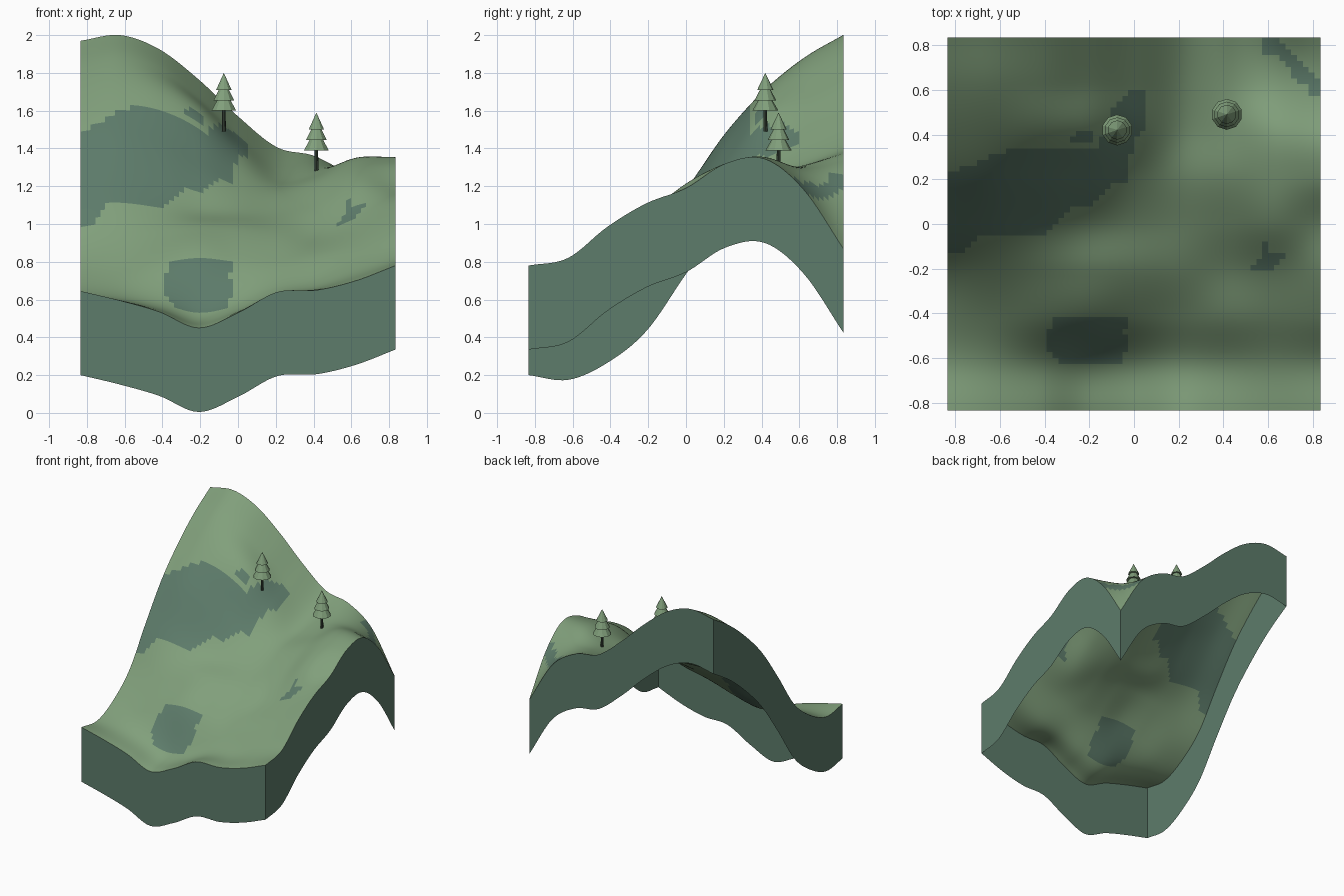
import bpy, bmesh, math
from mathutils import Vector

cube = bpy.data.objects.get("Cube")
if cube:
    bpy.data.objects.remove(cube, do_unlink=True)


def material(name, rgb):
    mat = bpy.data.materials.new(name)
    mat.use_nodes = True
    color = (*rgb, 1.0)
    mat.diffuse_color = color
    mat.node_tree.nodes["Principled BSDF"].inputs["Base Color"].default_value = color
    return mat


grass = material("grass green", (0.22, 0.35, 0.2))
rock = material("rock teal", (0.11, 0.2, 0.145))
bark = material("bark dark", (0.045, 0.065, 0.045))

HALF = 0.833   # half width of the square plot
CELLS = 64     # grid resolution
DEPTH = 0.445  # height of the cut sides

# Control heights in hundredths: rows run front to back, columns along x
HEIGHTS = [
    [64.5, 59.5, 53.5, 45, 53, 64, 65, 70, 78],
    [62, 61, 58, 53, 57, 64, 68, 75, 82],
    [71, 74, 79, 82, 80, 80, 84, 90, 98.5],
    [88, 93, 96, 98, 97, 95, 95, 103, 111],
    [118, 118, 114, 109, 107, 106, 110, 121, 119],
    [146, 148, 143, 133, 122, 117, 122, 131, 132],
    [167, 171, 169, 159, 139, 124, 127, 135, 134.5],
    [184, 188, 182, 167, 148, 132, 131, 128, 118],
    [197, 200, 192.5, 176.5, 157, 140.5, 135.5, 121, 87],
]

# Outlines of the bare rock patches, seen in plan
PATCHES = [
    [(-.9, -.13), (-.77, -.13), (-.7, -.06), (-.42, -.06), (-.32, .02), (-.28, .07),
     (-.2, .08), (-.08, .2), (-.03, .25), (0, .35), (.02, .4), (.06, .42), (.06, .6),
     (-.02, .6), (-.06, .55), (-.1, .5), (-.13, .4), (-.16, .35), (-.55, .35),
     (-.6, .31), (-.65, .3), (-.72, .26), (-.77, .25), (-.9, .2)],
    [(-.4, -.49), (-.35, -.42), (-.01, -.42), (-.05, -.47), (-.01, -.52), (-.06, -.62),
     (-.33, -.62), (-.4, -.56)],
    [(.51, -.2), (.63, -.2), (.68, -.14), (.6, -.12), (.6, -.07), (.56, -.07), (.56, -.16)],
    [(.56, .9), (.56, .77), (.63, .75), (.7, .7), (.72, .63), (.77, .62), (.79, .56), (.9, .56)],
    [(-.28, .36), (-.17, .38), (-.18, .42), (-.27, .42)],
    [(-.11, .18), (-.03, .18), (-.03, .23), (-.11, .23)],
]


def spline(values, t):
    """Smooth curve through evenly spaced values, t from 0 to 1."""
    v = [2 * values[0] - values[1], *values, 2 * values[-1] - values[-2]]
    pos = min(max(t, 0), 1) * (len(values) - 1)
    i = min(int(pos), len(values) - 2)
    f = pos - i
    a, b, c, d = v[i:i + 4]
    return b + f / 2 * (c - a + f * (2 * a - 5 * b + 4 * c - d + f * (3 * (b - c) + d - a)))


def height(x, y):
    u, w = (x + HALF) / (2 * HALF), (y + HALF) / (2 * HALF)
    return spline([spline(row, u) for row in HEIGHTS], w) / 100


def inside(p, outline):
    hit = False
    for (ax, ay), (bx, by) in zip(outline, outline[1:] + outline[:1]):
        if (ay > p.y) != (by > p.y) and p.x < ax + (bx - ax) * (p.y - ay) / (by - ay):
            hit = not hit
    return hit


def add_object(name, bm, mats, smooth=None):
    mesh = bpy.data.meshes.new(name)
    bm.to_mesh(mesh)
    bm.free()
    for mat in mats:
        mesh.materials.append(mat)
    obj = bpy.data.objects.new(name, mesh)
    bpy.context.collection.objects.link(obj)
    if smooth is not None:
        bpy.ops.object.select_all(action="DESELECT")
        obj.select_set(True)
        bpy.context.view_layer.objects.active = obj
        bpy.ops.object.shade_smooth_by_angle(angle=math.radians(smooth))
    return obj


# Hillside surface with rock patches
bm = bmesh.new()
bmesh.ops.create_grid(bm, x_segments=CELLS, y_segments=CELLS, size=HALF)
for v in bm.verts:
    v.co.z = height(v.co.x, v.co.y)
for f in bm.faces:
    center = f.calc_center_median()
    f.material_index = int(any(inside(center, p) for p in PATCHES))
add_object("hillside", bm, [grass, rock], 60)

# Cut sides that follow the hillside edge, open underneath
bm = bmesh.new()
corners = [Vector(c) * HALF for c in ((-1, -1), (1, -1), (1, 1), (-1, 1))]
ring = [a.lerp(b, i / CELLS) for a, b in zip(corners, corners[1:] + corners[:1])
        for i in range(CELLS)]
top = [bm.verts.new((p.x, p.y, height(p.x, p.y))) for p in ring]
low = [bm.verts.new(v.co - Vector((0, 0, DEPTH))) for v in top]
for i in range(len(ring)):
    j = (i + 1) % len(ring)
    bm.faces.new((low[i], low[j], top[j], top[i]))
add_object("cut_sides", bm, [rock], 30)


def cone(name, mat, place, bottom, tall, r1, r2, sides):
    bm = bmesh.new()
    bmesh.ops.create_cone(bm, cap_ends=True, segments=sides, radius1=r1, radius2=r2, depth=tall)
    obj = add_object(name, bm, [mat])
    obj.location = place + Vector((0, 0, bottom + tall / 2))


# Pine trees: a thin trunk and three stacked cones
for side, spot in (("right", (-.075, .42, 1.49)), ("left", (.415, .49, 1.28))):
    base = Vector(spot)
    cone(side + "_tree_trunk", bark, base, 0, .13, .011, .009, 8)
    for n, (bottom, radius, tall) in enumerate(((.11, .069, .12), (.165, .057, .11), (.22, .043, .09))):
        cone(f"{side}_tree_tier_{n + 1}", grass, base, bottom, tall, radius, 0, 10)
